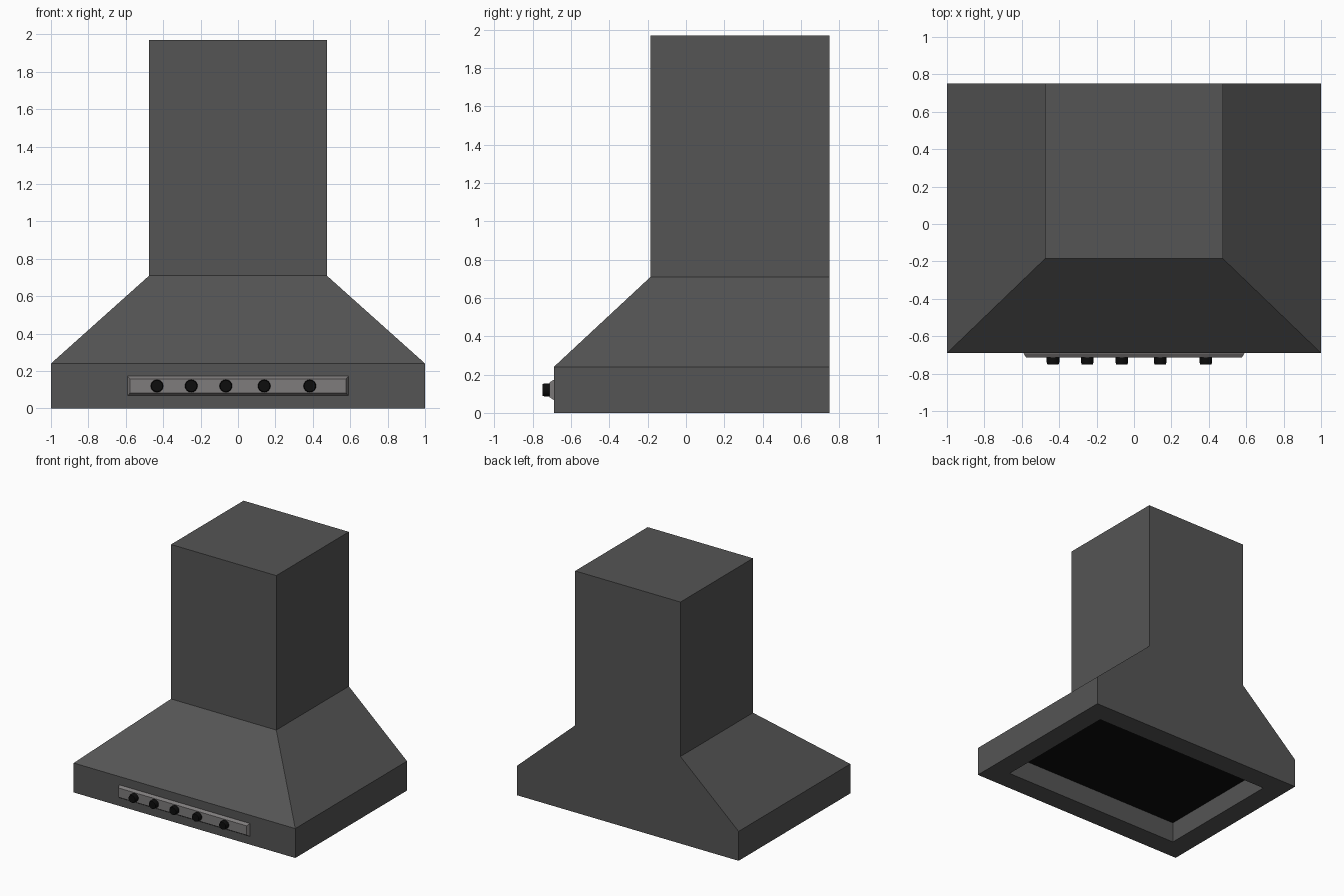
import bpy, bmesh, math

if "Cube" in bpy.data.objects:
    bpy.data.objects.remove(bpy.data.objects["Cube"])


def material(name, rgb):
    m = bpy.data.materials.new(name)
    m.diffuse_color = (*rgb, 1)
    m.use_nodes = True
    m.node_tree.nodes["Principled BSDF"].inputs["Base Color"].default_value = m.diffuse_color
    return m


STEEL = material("dark steel", (0.09, 0.09, 0.09))
PANEL = material("grey panel", (0.21, 0.2, 0.2))
BLACK = material("black", (0.004, 0.004, 0.004))


def loft(name, rings, mat, cap_start=True, cap_end=True):
    """Join a stack of equal-sized point rings into one flat-shaded part."""
    bm = bmesh.new()
    loops = [[bm.verts.new(p) for p in ring] for ring in rings]
    n = len(rings[0])
    for a, b in zip(loops, loops[1:]):
        for i in range(n):
            j = (i + 1) % n
            bm.faces.new((a[i], a[j], b[j], b[i]))
    if cap_start:
        bm.faces.new(loops[0][::-1])
    if cap_end:
        bm.faces.new(loops[-1])
    bmesh.ops.recalc_face_normals(bm, faces=bm.faces)
    mesh = bpy.data.meshes.new(name)
    bm.to_mesh(mesh)
    bm.free()
    ob = bpy.data.objects.new(name, mesh)
    bpy.context.collection.objects.link(ob)
    mesh.materials.append(mat)
    return ob


def flat_ring(x, y0, y1, z):
    return [(-x, y0, z), (x, y0, z), (x, y1, z), (-x, y1, z)]


# Hood shell: recess ceiling, opening, rim, skirt, slope and chimney
hood = loft("hood_shell", [
    flat_ring(0.825, -0.515, 0.575, 0.17),
    flat_ring(0.825, -0.515, 0.575, 0),
    flat_ring(1, -0.69, 0.75, 0),
    flat_ring(1, -0.69, 0.75, 0.24),
    flat_ring(0.475, -0.185, 0.75, 0.71),
    flat_ring(0.475, -0.185, 0.75, 1.97),
], STEEL)

# Black filter: the downward face at the top of the recess
hood.data.materials.append(BLACK)
for f in hood.data.polygons:
    if f.normal.z < -0.9 and f.center.z > 0.1:
        f.material_index = 1


# Control panel with bevelled edges
def front_ring(x, z0, z1, y):
    return [(-x, y, z0), (x, y, z0), (x, y, z1), (-x, y, z1)]


loft("control_panel", [
    front_ring(0.59, 0.068, 0.172, -0.685),
    front_ring(0.59, 0.068, 0.172, -0.692),
    front_ring(0.578, 0.082, 0.158, -0.713),
], PANEL)


# Control knobs
def knob_ring(x, r, y, n=16):
    return [(x + r * math.cos(2 * math.pi * i / n), y,
             0.12 + r * math.sin(2 * math.pi * i / n)) for i in range(n)]


for k, x in enumerate((-0.433, -0.25, -0.065, 0.14, 0.384)):
    knob = loft(f"knob_{k + 1}", [
        knob_ring(x, 0.034, -0.705),
        knob_ring(x, 0.034, -0.738),
        knob_ring(x, 0.03, -0.75),
    ], BLACK)
    bpy.context.view_layer.objects.active = knob
    knob.select_set(True)
    bpy.ops.object.shade_smooth_by_angle(angle=math.radians(30))
    knob.select_set(False)
